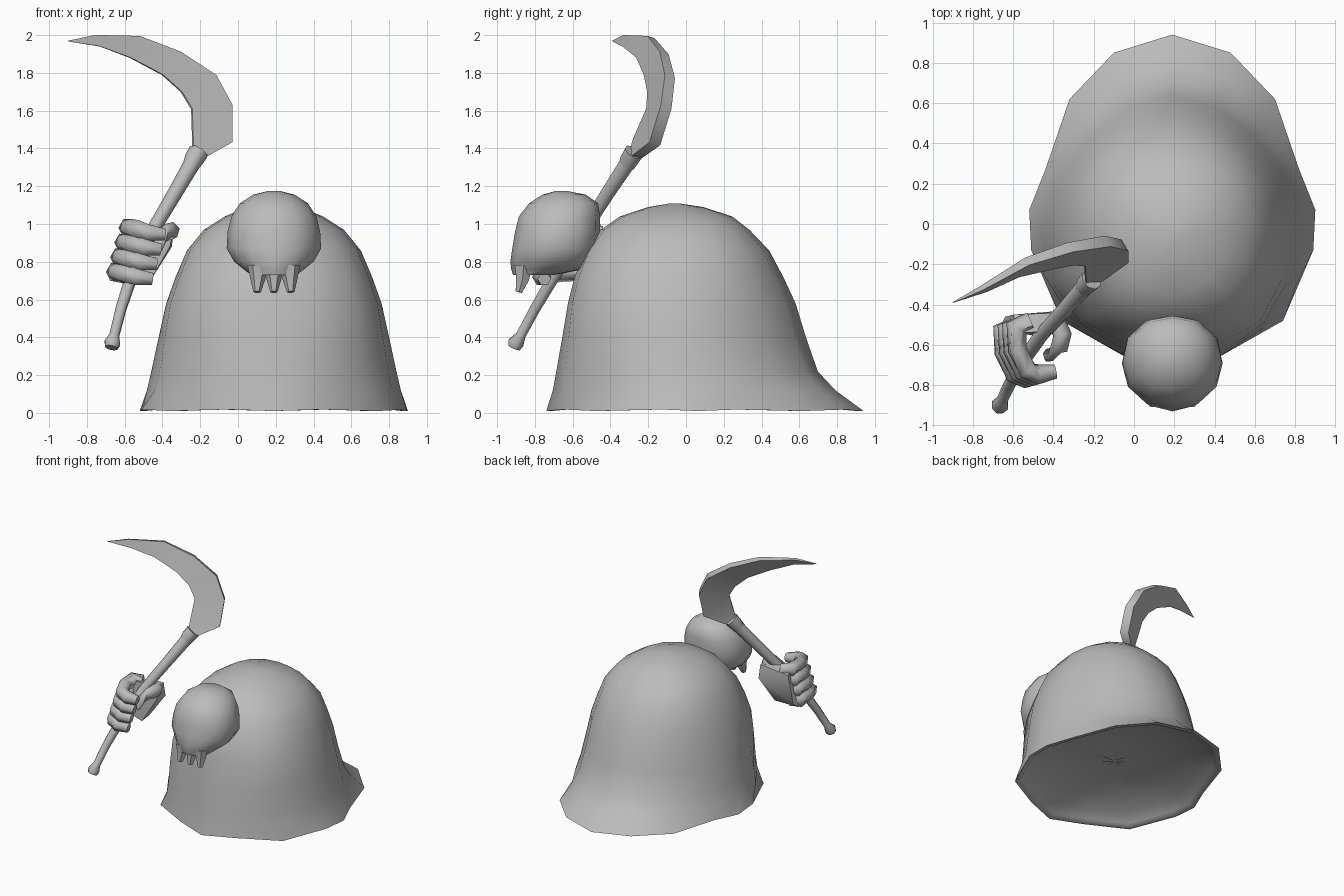
import bpy, bmesh, math
from mathutils import Vector as V

if "Cube" in bpy.data.objects:
    bpy.data.objects.remove(bpy.data.objects["Cube"])

mat = bpy.data.materials.new("bone grey")
mat.diffuse_color = (0.5, 0.5, 0.5, 1)
mat.use_nodes = True
mat.node_tree.nodes["Principled BSDF"].inputs["Base Color"].default_value = mat.diffuse_color


def finish(name, bm, angle=50, recalc=True):
    if recalc:
        bmesh.ops.recalc_face_normals(bm, faces=bm.faces)
    me = bpy.data.meshes.new(name)
    bm.to_mesh(me)
    bm.free()
    for p in me.polygons:
        p.use_smooth = True
    me.set_sharp_from_angle(angle=math.radians(angle))
    me.materials.append(mat)
    ob = bpy.data.objects.new(name, me)
    bpy.context.collection.objects.link(ob)
    return ob


def loft(name, rings, start=True, end=True, angle=50, recalc=True):
    """Skin a list of equal-length point rings, optionally closing the ends."""
    bm = bmesh.new()
    rs = [[bm.verts.new(p) for p in r] for r in rings]
    n = len(rs[0])
    for a, b in zip(rs, rs[1:]):
        for i in range(n):
            j = (i + 1) % n
            bm.faces.new((a[i], a[j], b[j], b[i]))
    if start:
        bm.faces.new(rs[0][::-1])
    if end:
        bm.faces.new(rs[-1])
    return finish(name, bm, angle, recalc)


def tube(name, pts, radii, n=8, angle=50):
    """Tapered tube along a path."""
    pts = [V(p) for p in pts]
    rings = []
    for i, p in enumerate(pts):
        t = (pts[min(i + 1, len(pts) - 1)] - pts[max(i - 1, 0)]).normalized()
        u = t.cross(V((0.3, -0.5, 0.8)) if abs(t.z) < 0.6 else V((1, 0, 0))).normalized()
        w = t.cross(u)
        rings.append([p + radii[i] * (u * math.cos(a) + w * math.sin(a))
                      for a in (math.tau * (k + 0.5) / n for k in range(n))])
    return loft(name, rings, angle=angle)


CX = 0.19


def oval(z, w, yf, yb, n, c, front=1.0, back=1.0):
    """Horizontal ring around (CX, c); front and back diagonals can bulge or shrink."""
    out = []
    for k in range(n):
        a = math.tau * k / n
        cos, sin = math.cos(a), math.sin(a)
        d, g = ((c - yf), front) if cos > 0 else ((yb - c), back)
        s = 1 + (g - 1) * math.sin(2 * a) ** 2
        out.append(V((CX + w * sin * s, c - d * cos * s, z)))
    return out


# Cloak: flared uneven hem lofted into a rounded dome, with a shallow hollow underneath
half = [(0, -.74), (.25, -.65), (.55, -.48), (.70, -.13), (.71, .07),
        (.63, .27), (.51, .62), (.29, .85), (0, .94)]
outline = half + [(-x, y) for x, y in half[-2:0:-1]]
hem = [V((CX + x, y, 0.01 + 0.008 * (i % 2))) for i, (x, y) in enumerate(outline)]
# z, half width, front y, back y, front bulge, back bulge
body = [(.12, .66, -.70, .77, .99, .97), (.22, .645, -.685, .69, 1.01, .96),
        (.40, .61, -.655, .635, 1.05, .96), (.58, .57, -.625, .58, 1.08, .97),
        (.72, .52, -.59, .515, 1.08, .99), (.86, .46, -.53, .44, 1.08, 1.02),
        (.97, .37, -.45, .335, 1.07, 1.04), (1.04, .26, -.35, .245, 1.05, 1.04),
        (1.09, .14, -.2, .09, 1, 1), (1.108, .03, -.09, -.03, 1, 1)]
rings = [oval(*b[:4], 16, min(max(-.03, b[2]), b[3]), *b[4:]) for b in body]
for r, f in ((rings[0], .4), (rings[1], .1)):
    for i, p in enumerate(r):
        p.x += (hem[i].x - p.x) * f * .6
        p.y += (hem[i].y - p.y) * f * .3


def inset(ring, f, dz):
    return [V((CX + (p.x - CX) * f, p.y * f, p.z + dz)) for p in ring]


under = [inset(hem, f, dz) for f, dz in
         ((.03, .16), (.3, .15), (.6, .115), (.82, .06), (.93, .02), (.96, 0))]
loft("cloak", under + [hem] + rings, recalc=False)

# Skull: rounded cranium narrowing to the upper jaw
skull = [(.73, .12, -.915, -.70), (.76, .16, -.925, -.54), (.80, .21, -.93, -.49),
         (.87, .25, -.92, -.465), (.96, .245, -.905, -.455), (1.04, .225, -.885, -.455),
         (1.11, .18, -.83, -.465), (1.155, .11, -.76, -.53), (1.175, .03, -.69, -.63)]
loft("skull", [oval(*s, 12, (s[2] + s[3]) / 2, 1.02, 1.05) for s in skull])

# Teeth hanging from the jaw
for i, dx in enumerate((-.085, 0, .085)):
    x = CX + dx
    tube(f"tooth_{i + 1}", [(x, -.86, .78), (x, -.865, .71), (x + dx * .05, -.885, .64)],
         [.055, .04, .02], 6)

# Staff with flared butt and socket
staff = [(-.67, -.91, .345), (-.665, -.90, .37), (-.655, -.875, .41), (-.62, -.80, .55),
         (-.565, -.70, .72), (-.46, -.55, .95), (-.33, -.41, 1.17), (-.22, -.285, 1.36)]
tube("staff", staff, [.035, .045, .028, .03, .034, .036, .04, .046])
tube("blade_socket", [(-.25, -.315, 1.31), (-.235, -.30, 1.34), (-.21, -.275, 1.38)],
     [.045, .052, .055])

# Curved blade: thick spine, thin inner edge
spine = [(-.17, -.26, 1.355), (-.045, -.165, 1.425), (-.045, -.105, 1.62), (-.13, -.085, 1.78),
         (-.315, -.115, 1.905), (-.53, -.185, 1.99), (-.76, -.32, 1.998), (-.9, -.39, 1.97)]
edge = [(-.24, -.295, 1.38), (-.24, -.275, 1.45), (-.245, -.205, 1.61), (-.30, -.2, 1.70),
        (-.40, -.22, 1.79), (-.57, -.26, 1.88), (-.73, -.335, 1.94), (-.895, -.388, 1.966)]
thick = [.03, .034, .034, .032, .028, .022, .012, .002]
nrm = V((.5, -.83, .25)).normalized()
blade = []
for s, e, t in zip(spine, edge, thick):
    s, e = V(s), V(e)
    blade.append([s + nrm * t, s - nrm * t, e - nrm * t * .2, e + nrm * t * .2])
loft("blade", blade, angle=60)

# Fist: four bent fingers stacked along the staff
for i in range(4):
    o = V((.022, .006, .078)) * i
    path = [(-.58, -.50, .74), (-.65, -.53, .745), (-.645, -.64, .745), (-.595, -.745, .735),
            (-.54, -.765, .72), (-.455, -.75, .71)]
    tube(f"finger_{i + 1}", [V(p) + o for p in path], [.045, .054, .05, .053, .05, .036], 6, 65)

# Palm and wrist block behind the staff
bm = bmesh.new()
for p in [(-.66, -.50, .70), (-.64, -.46, .74), (-.60, -.45, .96), (-.57, -.54, .99),
          (-.47, -.56, .69), (-.46, -.48, .71), (-.35, -.43, .88), (-.36, -.44, .99),
          (-.34, -.53, .98), (-.36, -.53, .88)]:
    bm.verts.new(p)
bmesh.ops.convex_hull(bm, input=bm.verts)
finish("palm", bm, 50)

# Thumb crossing over the staff
tube("thumb", [(-.39, -.47, .95), (-.355, -.55, .965), (-.37, -.61, .955), (-.42, -.65, .90),
               (-.43, -.67, .84)], [.045, .048, .045, .035, .015], 6, 65)
